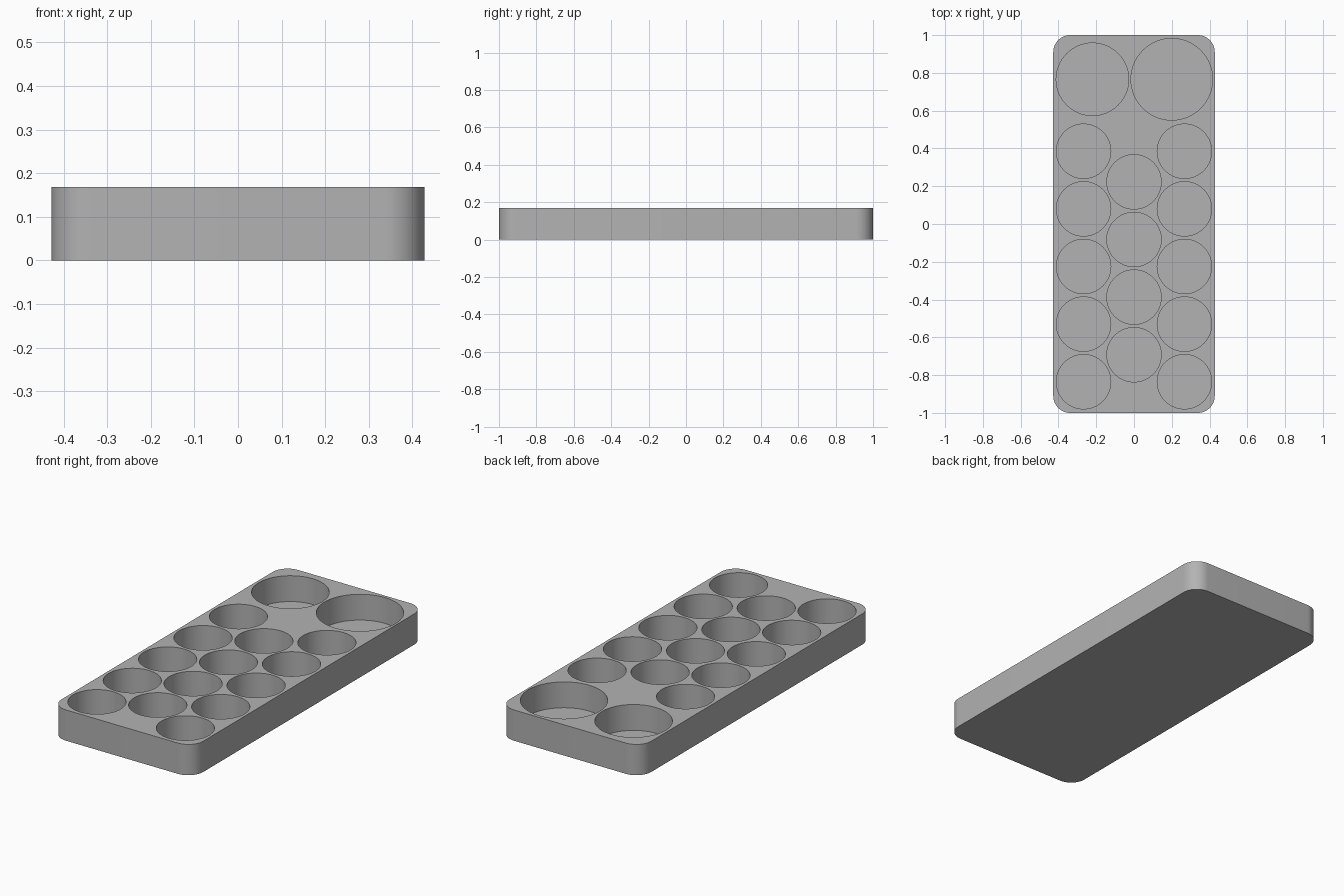
import bpy, bmesh, math

cube = bpy.data.objects.get("Cube")
if cube:
    bpy.data.objects.remove(cube, do_unlink=True)

WIDTH, LENGTH, HEIGHT = 0.855, 2.0, 0.168
CORNER = 0.09
FLOOR = 0.027
SMALL = 0.144
PITCH = 0.305

grey = bpy.data.materials.new("plain grey")
grey.use_nodes = True
colour = (0.45, 0.45, 0.45, 1)
grey.diffuse_color = colour
grey.node_tree.nodes["Principled BSDF"].inputs["Base Color"].default_value = colour


def make_object(name, bm):
    bmesh.ops.recalc_face_normals(bm, faces=bm.faces)
    mesh = bpy.data.meshes.new(name)
    bm.to_mesh(mesh)
    bm.free()
    mesh.materials.append(grey)
    obj = bpy.data.objects.new(name, mesh)
    bpy.context.collection.objects.link(obj)
    return obj


def prism(bm, outline, bottom, top):
    """Extrude a flat outline between two heights."""
    face = bm.faces.new([bm.verts.new((x, y, bottom)) for x, y in outline])
    out = bmesh.ops.extrude_face_region(bm, geom=[face])
    for v in out["geom"]:
        if isinstance(v, bmesh.types.BMVert):
            v.co.z = top


def arc(cx, cy, r, start, sweep, steps):
    return [(cx + r * math.cos(start + sweep * i / steps),
             cy + r * math.sin(start + sweep * i / steps)) for i in range(steps + 1)]


# Rounded block
outline = []
for k, (sx, sy) in enumerate([(1, 1), (-1, 1), (-1, -1), (1, -1)]):
    outline += arc(sx * (WIDTH / 2 - CORNER), sy * (LENGTH / 2 - CORNER),
                   CORNER, k * math.pi / 2, math.pi / 2, 16)
bm = bmesh.new()
prism(bm, outline, 0, HEIGHT)
tray = make_object("tray", bm)

# Round pockets: two large, two outer columns of five, a staggered middle column of four
pockets = [(-0.22, 0.766, 0.192), (0.2, 0.766, 0.216)]
for i in range(5):
    y = 0.385 - i * PITCH
    pockets += [(-0.267, y, SMALL), (0.267, y, SMALL)]
    if i < 4:
        pockets.append((0, y - 0.162, SMALL))

bm = bmesh.new()
for x, y, r in pockets:
    prism(bm, arc(x, y, r, 0, 2 * math.pi, 64)[:-1], FLOOR, HEIGHT + 0.1)
cutter = make_object("pocket_cutter", bm)
cutter.hide_render = True

# Cut the pockets and drop the cutter
cut = tray.modifiers.new("pockets", "BOOLEAN")
cut.operation = "DIFFERENCE"
cut.solver = "EXACT"
cut.object = cutter
bpy.ops.object.select_all(action="DESELECT")
tray.select_set(True)
bpy.context.view_layer.objects.active = tray
bpy.ops.object.modifier_apply(modifier=cut.name)
bpy.data.objects.remove(cutter, do_unlink=True)

bpy.ops.object.shade_smooth_by_angle(angle=math.radians(30))
